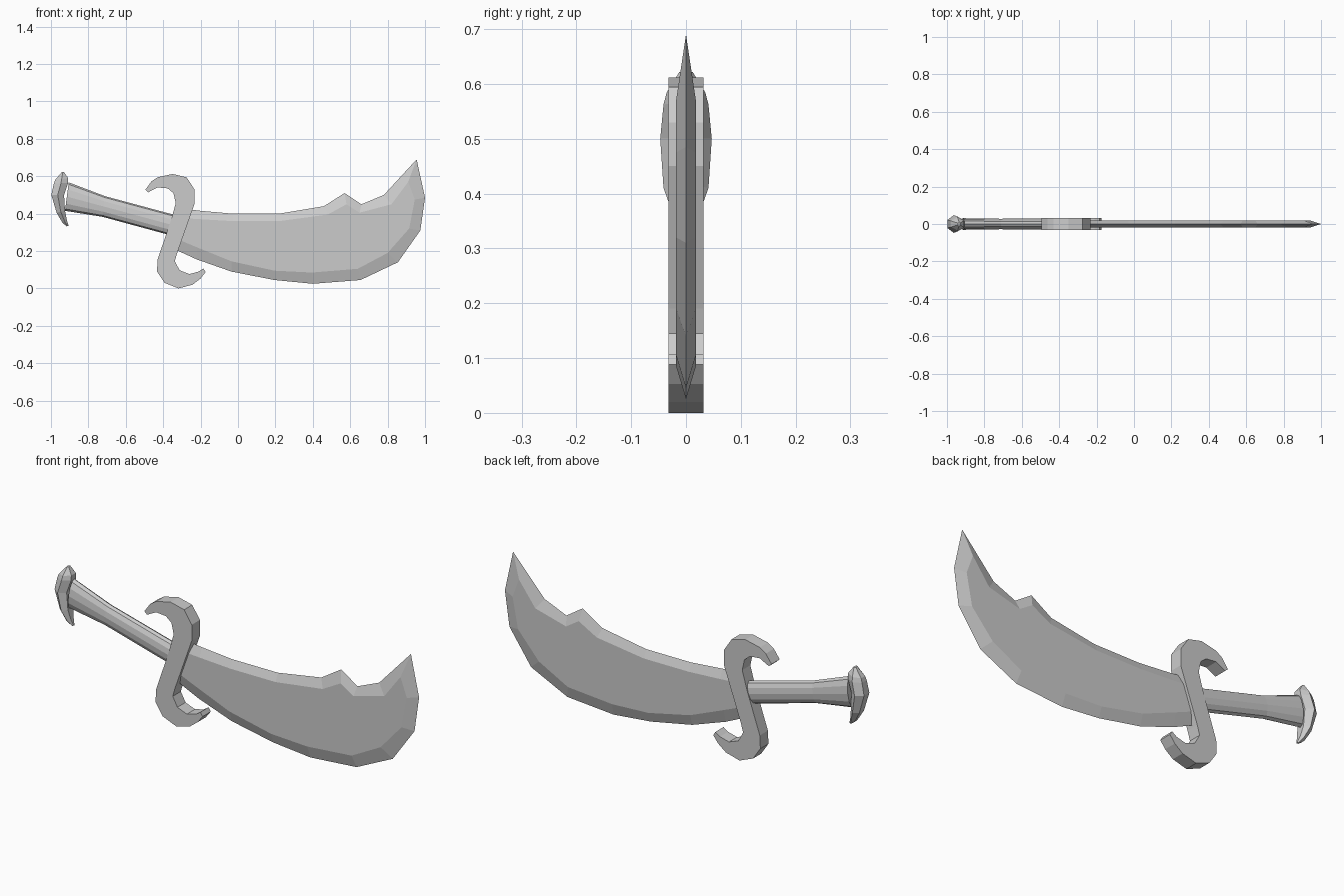
import bpy, bmesh, math


def finish(bm, name):
    bmesh.ops.recalc_face_normals(bm, faces=bm.faces)
    me = bpy.data.meshes.new(name)
    bm.to_mesh(me)
    bm.free()
    ob = bpy.data.objects.new(name, me)
    bpy.context.collection.objects.link(ob)
    return ob


def ring(bm, pts):
    return [bm.verts.new(p) for p in pts]


def bridge(bm, a, b):
    n = len(a)
    for i in range(n):
        bm.faces.new((a[i], a[(i + 1) % n], b[(i + 1) % n], b[i]))


def loft(name, sections):
    bm = bmesh.new()
    rings = [ring(bm, s) for s in sections]
    for a, b in zip(rings, rings[1:]):
        bridge(bm, a, b)
    bm.faces.new(rings[0])
    bm.faces.new(rings[-1])
    return finish(bm, name)


# Blade: sharp outline at y = 0, flat sides on the inset outline
edge = [(-.28, .425), (-.2, .415), (-.03, .4), (.22, .4), (.46, .44), (.57, .51),
        (.66, .45), (.78, .5), (.955, .69), (1, .485), (.975, .31), (.855, .14),
        (.655, .045), (.4, .025), (.195, .045), (-.035, .09), (-.22, .155), (-.34, .21)]
flat = [(-.28, .375), (-.2, .37), (-.03, .36), (.22, .36), (.48, .395), (.58, .45),
        (.65, .405), (.82, .45), (.91, .57), (.945, .475), (.915, .32), (.80, .19),
        (.64, .105), (.395, .085), (.195, .095), (-.035, .145), (-.22, .22), (-.34, .27)]
loft("blade", [[(x, -.018, z) for x, z in flat],
               [(x, 0, z) for x, z in edge],
               [(x, .018, z) for x, z in flat]])

# S-shaped guard: extruded profile
s_curve = [(-.495, .528), (-.463, .572), (-.43, .594), (-.35, .612), (-.275, .594),
           (-.233, .53), (-.233, .45), (-.265, .36), (-.325, .19), (-.338, .145),
           (-.312, .097), (-.26, .077), (-.21, .09), (-.185, .107), (-.173, .088),
           (-.2, .053), (-.243, .02), (-.318, 0), (-.393, .03), (-.433, .09),
           (-.43, .155), (-.36, .36), (-.333, .455), (-.345, .51), (-.376, .535),
           (-.43, .54), (-.48, .514)]
loft("guard", [[(x, y, z) for x, z in s_curve] for y in (-.032, .032)])

# Grip: oval sections from pommel to guard, given as top and bottom points
grip = [((-.905, .567), (-.925, .415), .031), ((-.71, .493), (-.725, .383), .028),
        ((-.32, .388), (-.345, .28), .030)]
sections = []
for (tx, tz), (bx, bz), w in grip:
    sec = []
    for i in range(12):
        a = math.tau * i / 12
        t = (1 + math.cos(a)) / 2
        sec.append((bx + (tx - bx) * t, w * math.sin(a), bz + (tz - bz) * t))
    sections.append(sec)
loft("grip", sections)

# Pommel: hooked crescent, sections from top to bottom (back x, front x, z back, z front, half width)
crescent = [(-.942, -.93, .622, .622, .012), (-.978, -.908, .58, .59, .035),
            (-.985, -.908, .56, .565, .041), (-.998, -.93, .5, .5, .047),
            (-.97, -.925, .405, .415, .041), (-.938, -.915, .35, .365, .022),
            (-.915, -.905, .332, .335, .006)]
sections = []
for x0, x1, z0, z1, w in crescent:
    prof = [(0, .45), (.5, 1), (1, .5), (1, -.5), (.5, -1), (0, -.45)]
    sections.append([(x0 + (x1 - x0) * t, w * s, z0 + (z1 - z0) * t) for t, s in prof])
loft("pommel", sections)
